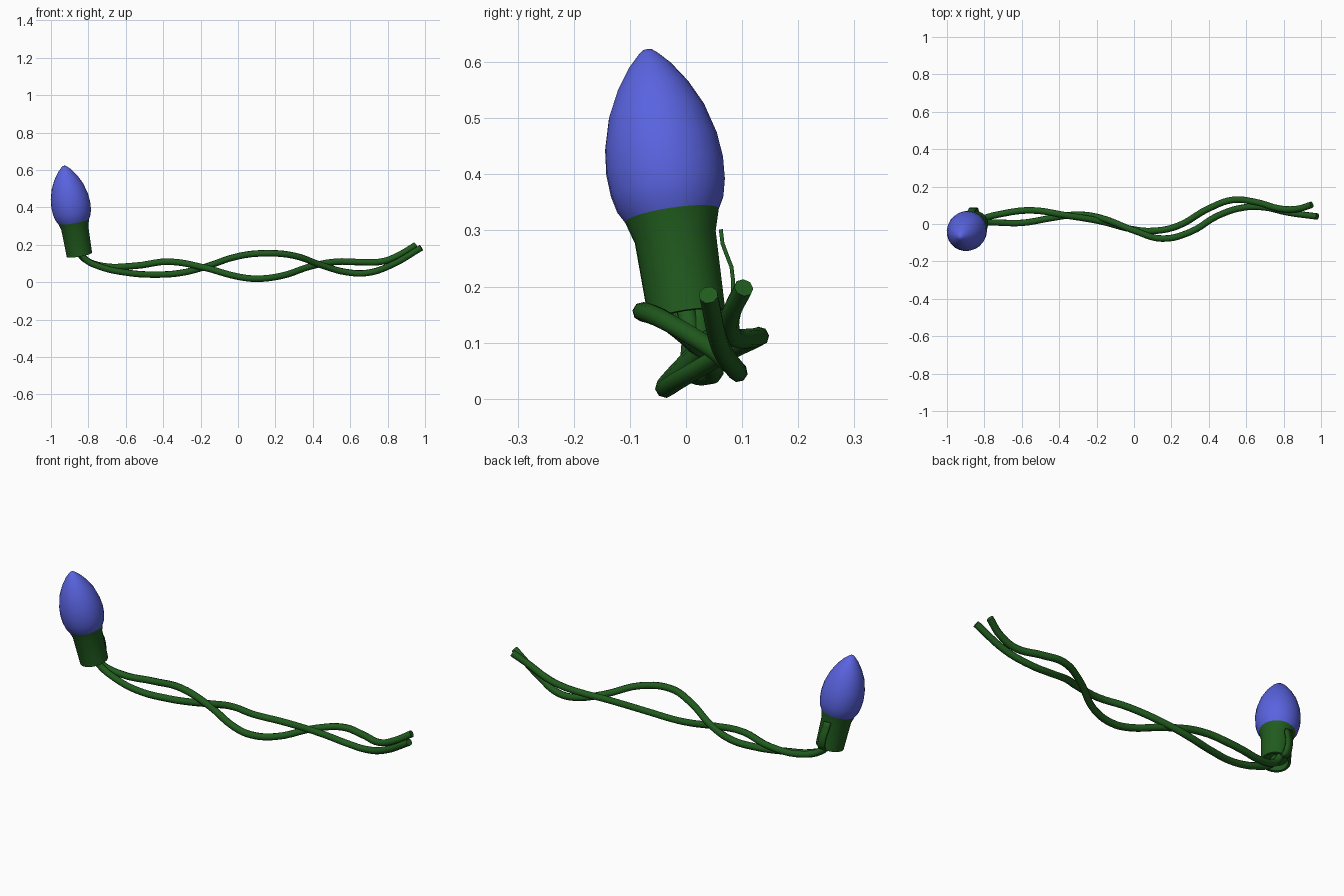
import bpy
import math
from mathutils import Vector

if "Cube" in bpy.data.objects:
    bpy.data.objects.remove(bpy.data.objects["Cube"])


def material(name, rgb):
    m = bpy.data.materials.new(name)
    m.diffuse_color = (*rgb, 1)
    m.use_nodes = True
    m.node_tree.nodes["Principled BSDF"].inputs["Base Color"].default_value = m.diffuse_color
    return m


GREEN = material("green_plastic", (0.015, 0.105, 0.013))
BLUE = material("blue_glass", (0.10, 0.125, 0.74))

# Leaning axis shared by the bulb and its socket
BASE = Vector((-0.848, 0.002, 0.147))
AXIS = Vector((-0.082, -0.071, 0.475)).normalized()
TILT = AXIS.to_track_quat('Z', 'Y')


def finish(obj, mat, angle=40):
    obj.data.materials.append(mat)
    bpy.ops.object.select_all(action='DESELECT')
    obj.select_set(True)
    bpy.context.view_layer.objects.active = obj
    bpy.ops.object.shade_smooth_by_angle(angle=math.radians(angle))


def add_mesh(name, verts, faces):
    me = bpy.data.meshes.new(name)
    me.from_pydata(verts, [], faces)
    me.update()
    obj = bpy.data.objects.new(name, me)
    bpy.context.collection.objects.link(obj)
    return obj


def lathe(name, profile, mat, sides=24, angle=40):
    """Spin (radius, height) points around the tilted axis; cap both ends."""
    verts, faces = [], []
    for r, t in profile:
        for i in range(sides):
            a = 2 * math.pi * i / sides
            verts.append(BASE + TILT @ Vector((r * math.cos(a), r * math.sin(a), t)))
    for k in range(len(profile) - 1):
        for i in range(sides):
            j = (i + 1) % sides
            faces.append((k * sides + i, k * sides + j,
                          (k + 1) * sides + j, (k + 1) * sides + i))
    last = (len(profile) - 1) * sides
    faces.append(tuple(reversed(range(sides))))
    faces.append(tuple(range(last, last + sides)))
    finish(add_mesh(name, verts, faces), mat, angle)


def cable(name, points, radius):
    cu = bpy.data.curves.new(name, 'CURVE')
    cu.dimensions = '3D'
    cu.bevel_depth = radius
    cu.bevel_resolution = 2
    cu.resolution_u = 5
    cu.use_fill_caps = True
    sp = cu.splines.new('BEZIER')
    sp.bezier_points.add(len(points) - 1)
    for bp, p in zip(sp.bezier_points, points):
        bp.co = p
        bp.handle_left_type = bp.handle_right_type = 'AUTO'
    obj = bpy.data.objects.new(name, cu)
    bpy.context.collection.objects.link(obj)
    bpy.ops.object.select_all(action='DESELECT')
    obj.select_set(True)
    bpy.context.view_layer.objects.active = obj
    bpy.ops.object.convert(target='MESH')
    finish(bpy.context.view_layer.objects.active, GREEN, 50)


# Bulb: pointed teardrop seated in the socket
lathe("bulb", [(0.078, 0.17), (0.085, 0.185), (0.096, 0.205), (0.103, 0.235),
               (0.1055, 0.275), (0.101, 0.32), (0.086, 0.375), (0.064, 0.42),
               (0.038, 0.458), (0.018, 0.479), (0.008, 0.487)], BLUE, angle=60)

# Socket: sleeve with flared collar and a recessed underside
lathe("socket", [(0.056, 0.03), (0.058, 0.0), (0.069, 0.0), (0.073, 0.145),
                 (0.089, 0.199), (0.080, 0.199), (0.078, 0.18)], GREEN, angle=30)

# Clip: thin wavy strip on the back of the socket
path = [(0.060, 0.150), (0.076, 0.165), (0.083, 0.185), (0.084, 0.21), (0.081, 0.235),
        (0.072, 0.258), (0.065, 0.277), (0.062, 0.302)]
verts, faces = [], []
for y, z in path:
    cx = BASE.x + (z - BASE.z) * AXIS.x / AXIS.z
    verts += [(cx - 0.02, y, z), (cx + 0.02, y, z)]
for k in range(len(path) - 1):
    faces.append((2 * k, 2 * k + 1, 2 * k + 3, 2 * k + 2))
clip = add_mesh("clip", verts, faces)
sol = clip.modifiers.new("thickness", 'SOLIDIFY')
sol.thickness = 0.007
sol.offset = 0
finish(clip, GREEN)

# Two twisted cables leaving the underside of the socket
cable("cable_back", [(-0.86, 0.02, 0.175), (-0.825, 0.025, 0.128), (-0.73, 0.05, 0.088),
                     (-0.55, 0.073, 0.088), (-0.37, 0.047, 0.110), (-0.18, 0.015, 0.078),
                     (0.0, -0.030, 0.030), (0.10, -0.037, 0.019), (0.23, -0.012, 0.034),
                     (0.40, 0.083, 0.088), (0.53, 0.129, 0.110), (0.65, 0.117, 0.108),
                     (0.78, 0.082, 0.113), (0.87, 0.080, 0.150), (0.95, 0.103, 0.198)], 0.0175)
cable("cable_front", [(-0.85, -0.005, 0.175), (-0.815, 0.008, 0.122), (-0.74, 0.008, 0.084),
                      (-0.60, 0.006, 0.052), (-0.43, 0.034, 0.041), (-0.30, 0.050, 0.051),
                      (-0.18, 0.033, 0.081), (0.0, -0.035, 0.139), (0.15, -0.078, 0.155),
                      (0.30, -0.043, 0.142), (0.45, 0.045, 0.090), (0.58, 0.087, 0.054),
                      (0.69, 0.090, 0.050), (0.82, 0.062, 0.092), (0.98, 0.040, 0.185)], 0.0175)
